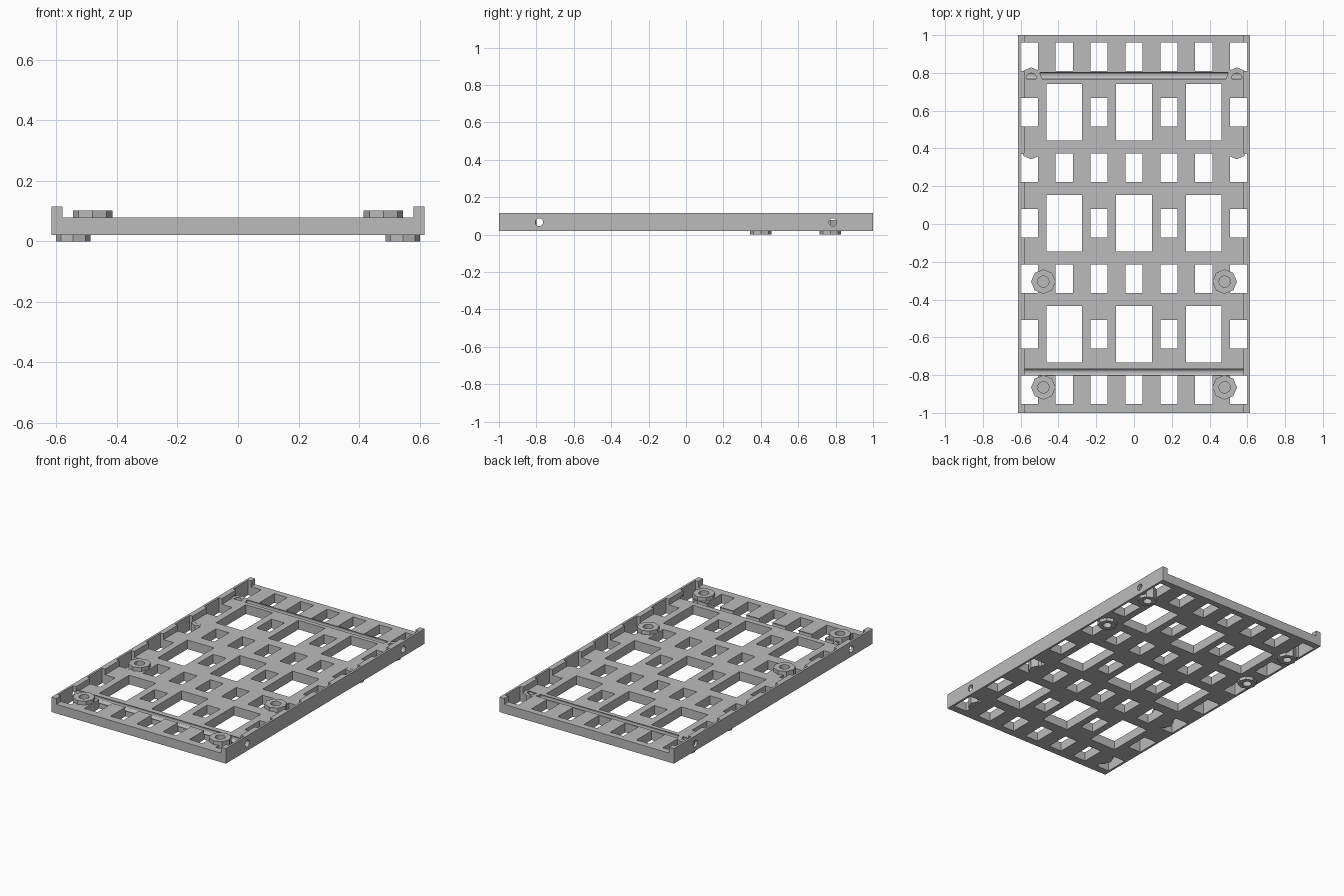
import bpy, bmesh, math
from mathutils import Matrix

if "Cube" in bpy.data.objects:
    bpy.data.objects.remove(bpy.data.objects["Cube"])

grey = bpy.data.materials.new("plain_grey")
grey.diffuse_color = (0.5, 0.5, 0.5, 1)
grey.use_nodes = True
grey.node_tree.nodes["Principled BSDF"].inputs["Base Color"].default_value = grey.diffuse_color

def to_object(bm, name):
    bmesh.ops.recalc_face_normals(bm, faces=bm.faces)
    me = bpy.data.meshes.new(name)
    bm.to_mesh(me)
    bm.free()
    me.materials.append(grey)
    ob = bpy.data.objects.new(name, me)
    bpy.context.collection.objects.link(ob)
    return ob

def add_box(bm, cx, cy, w, d, z0, z1):
    m = Matrix.Translation((cx, cy, (z0 + z1) / 2)) @ Matrix.Diagonal((w, d, z1 - z0, 1))
    bmesh.ops.create_cube(bm, size=1, matrix=m)

def add_prism(bm, loop, axis_offset):
    """Extrude a closed loop of points along a vector."""
    f = bm.faces.new([bm.verts.new(p) for p in loop])
    r = bmesh.ops.extrude_face_region(bm, geom=[f])
    bmesh.ops.translate(bm, vec=axis_offset, verts=[v for v in r["geom"] if isinstance(v, bmesh.types.BMVert)])

N = 16
ANG = [2 * math.pi * i / N for i in range(N)]

def cut(target, bm):
    cutter = to_object(bm, "cutter")
    cutter.hide_render = True
    mod = target.modifiers.new("cut", 'BOOLEAN')
    mod.operation, mod.solver, mod.object = 'DIFFERENCE', 'EXACT', cutter
    bpy.context.view_layer.objects.active = target
    bpy.ops.object.modifier_apply(modifier=mod.name)
    bpy.data.objects.remove(cutter, do_unlink=True)

# Tray: plate with a raised rail along each long side
HW, IN, ZB, ZP, ZR = 0.615, 0.58, 0.02, 0.078, 0.115
profile = [(-HW, ZB), (HW, ZB), (HW, ZR), (IN, ZR), (IN, ZP), (-IN, ZP), (-IN, ZR), (-HW, ZR)]
bm = bmesh.new()
add_prism(bm, [(x, -1, z) for x, z in profile], (0, 2, 0))
tray = to_object(bm, "tray")

# Grid of windows: full rows of small ones, alternating rows with large ones
bm = bmesh.new()
for row in range(-3, 4):
    y = 0.004 + 0.2937 * row
    for col in range(-3, 4):
        x = 0.185 * col
        if row % 2 == 0 and col % 2 == 0:
            add_box(bm, x, y, 0.188, 0.3, -0.1, 0.3)
        else:
            add_box(bm, x, y, 0.092, 0.15, -0.1, 0.3)
cut(tray, bm)

# Cross rod channels that break through the plate top
bm = bmesh.new()
for y in (-0.785, 0.785):
    add_prism(bm, [(-0.8, y + 0.021 * math.cos(a), 0.066 + 0.021 * math.sin(a)) for a in ANG], (1.6, 0, 0))
cut(tray, bm)

# Blind screw holes in the plate under the bosses and over the feet
FEET = [(s * 0.544, y) for s in (-1, 1) for y in (0.4, 0.772)]
BOSSES = [(s * 0.48, y) for s in (-1, 1) for y in (-0.305, -0.865)]
bm = bmesh.new()
for spots, r, z0, z1 in ((FEET, 0.027, -0.05, 0.04), (BOSSES, 0.03, 0.045, 0.2)):
    for cx, cy in spots:
        add_prism(bm, [(cx + r * math.cos(a), cy + r * math.sin(a), z0) for a in ANG], (0, 0, z1 - z0))
cut(tray, bm)

# Octagonal collars with round holes
def collar(name, cx, cy, outer, inner, z0, z1):
    bm = bmesh.new()
    flat = outer * math.cos(math.pi / 8)
    loops = []
    for inside, z in ((False, z0), (False, z1), (True, z1), (True, z0)):
        loop = []
        for i, a in enumerate(ANG):
            r = inner if inside else (outer if i % 2 == 0 else flat)
            loop.append(bm.verts.new((cx + r * math.cos(a), cy + r * math.sin(a), z)))
        loops.append(loop)
    for k in range(4):
        p, q = loops[k], loops[(k + 1) % 4]
        for i in range(N):
            j = (i + 1) % N
            bm.faces.new((p[i], p[j], q[j], q[i]))
    return to_object(bm, name)

for cx, cy in FEET:
    collar("foot_collar", cx, cy, 0.057, 0.027, 0.0, 0.0775)
for cx, cy in BOSSES:
    collar("top_boss", cx, cy, 0.065, 0.03, 0.0205, 0.102)
